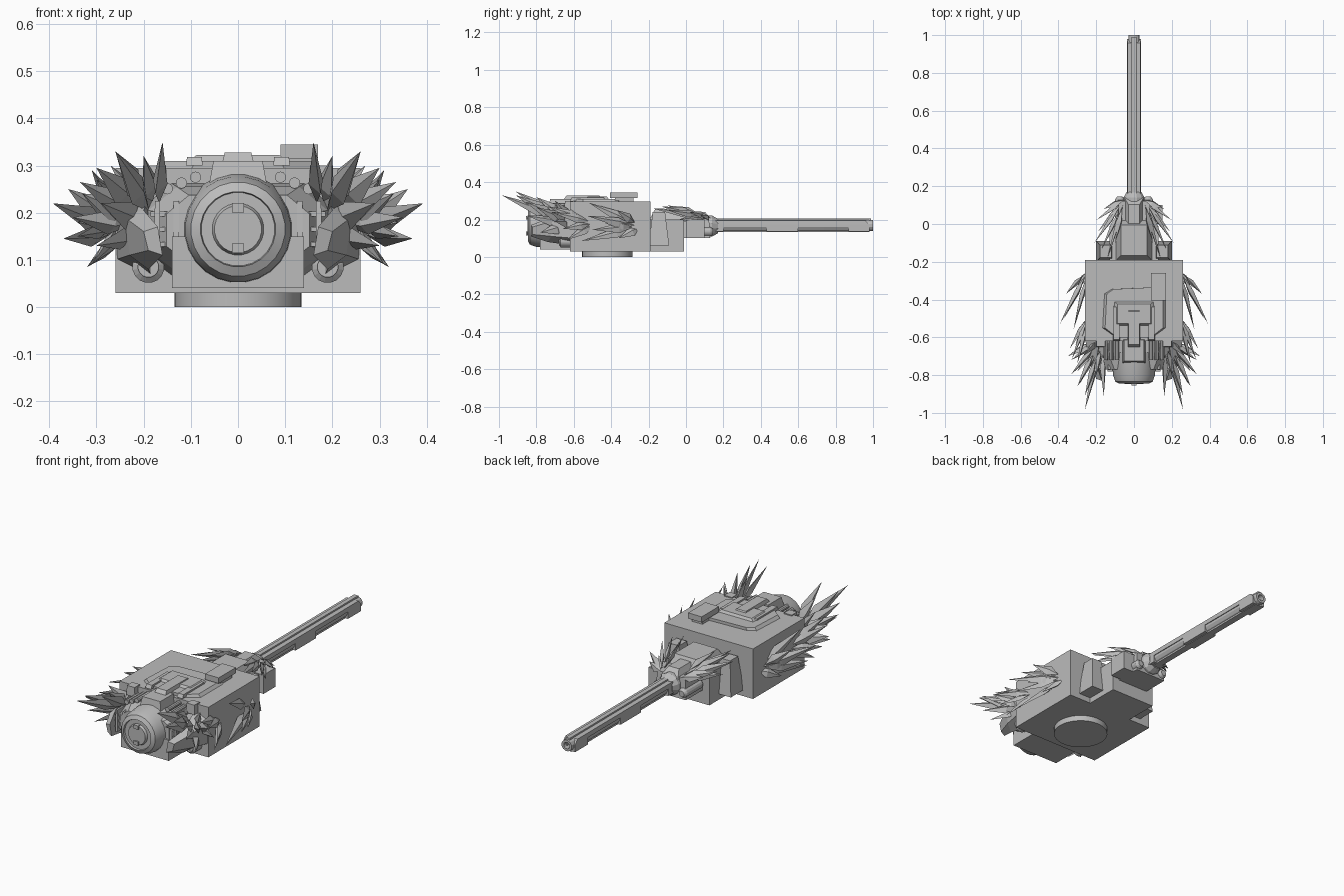
import bpy, bmesh, math
from mathutils import Vector

old = bpy.data.objects.get("Cube")
if old:
    bpy.data.objects.remove(old, do_unlink=True)

GREY = (0.5, 0.5, 0.5, 1)
steel = bpy.data.materials.new("plain grey")
steel.use_nodes = True
steel.diffuse_color = GREY
steel.node_tree.nodes["Principled BSDF"].inputs["Base Color"].default_value = GREY


def finish(name, bm):
    bmesh.ops.recalc_face_normals(bm, faces=bm.faces)
    mesh = bpy.data.meshes.new(name)
    bm.to_mesh(mesh)
    bm.free()
    mesh.materials.append(steel)
    ob = bpy.data.objects.new(name, mesh)
    bpy.context.collection.objects.link(ob)
    return ob


def loft(name, rings, cap=True, sides=(1,)):
    """Skin matching rings of points; sides (1, -1) adds a mirrored copy."""
    bm = bmesh.new()
    for s in sides:
        loops = [[bm.verts.new((p[0] * s, p[1], p[2])) for p in r] for r in rings]
        for a, b in zip(loops, loops[1:]):
            for i in range(len(a)):
                j = (i + 1) % len(a)
                bm.faces.new((a[i], a[j], b[j], b[i]))
        if cap:
            bm.faces.new(loops[0])
            bm.faces.new(loops[-1])
    return finish(name, bm)


def box(name, x, y, z, top=1.0, sides=(1,)):
    """Box from ranges, with the top narrowed about its middle."""
    cx, cy = sum(x) / 2, sum(y) / 2
    rings = []
    for h, k in ((z[0], 1.0), (z[1], top)):
        rings.append([(cx + (a - cx) * k, cy + (b - cy) * k, h)
                      for a, b in ((x[0], y[0]), (x[1], y[0]), (x[1], y[1]), (x[0], y[1]))])
    return loft(name, rings, sides=sides)


def lathe(name, profile, n, x=0, z=0.165, cap=True, sides=(1,), turn=0.5):
    """Turn (radius, y) pairs about an axis along y."""
    rings = [[(x + r * math.cos((i + turn) * math.tau / n), y,
               z + r * math.sin((i + turn) * math.tau / n)) for i in range(n)]
             for r, y in profile]
    return loft(name, rings, cap, sides)


def prism(name, outline, z0, z1, top=1.0, shift=0.0, sides=(1,)):
    """Raise a plan outline from z0 to z1."""
    return loft(name, [[(x, y, z0) for x, y in outline],
                       [(x * top, y + shift, z1) for x, y in outline]], sides=sides)


def spikes(name, core, start, width, tips):
    """Mirrored cluster of four-sided shards fanning out from a core."""
    bm = bmesh.new()
    core = Vector(core)
    for k, t in enumerate(tips):
        tip = Vector(t)
        root = core.lerp(tip, start + 0.08 * (k % 3))
        axis = (tip - root).normalized()
        u = axis.cross(Vector((1, 0, 0.4))).normalized()
        v = axis.cross(u)
        mid = root.lerp(tip, 0.35)
        pts = [mid + u * width, mid + v * width * 0.5, mid - u * width, mid - v * width * 0.5]
        for s in (1, -1):
            ring = [bm.verts.new((p.x * s, p.y, p.z)) for p in pts]
            ends = [bm.verts.new((p.x * s, p.y, p.z)) for p in (root, tip)]
            for e in ends:
                for i in range(4):
                    bm.faces.new((ring[i], ring[(i + 1) % 4], e))
    return finish(name, bm)


BOTH = (1, -1)

# Hull and turntable
box("hull", (-0.26, 0.26), (-0.62, -0.19), (0.03, 0.295))
ring = [[(r * math.cos(a * math.tau / 40), -0.42 + r * math.sin(a * math.tau / 40), z)
         for a in range(40)] for r, z in ((0.135, 0), (0.135, 0.035))]
turntable = loft("turntable", ring)
box("gun_cradle", (-0.13, 0.13), (-0.2, -0.01), (0.03, 0.2))
box("cradle_cheek", (0.1, 0.2), (-0.2, -0.09), (0.06, 0.24), 0.6, BOTH)
box("cradle_cover", (-0.1, 0.1), (-0.2, 0.03), (0.19, 0.255), 0.7)
box("rear_base", (-0.14, 0.14), (-0.78, -0.6), (0.04, 0.15))

# Roof plates and fittings
prism("roof_plate", [(-0.17, -0.55), (-0.16, -0.37), (-0.12, -0.345), (0.12, -0.335),
                     (0.17, -0.36), (0.17, -0.55), (0.1, -0.6), (-0.1, -0.6)],
      0.29, 0.31, 0.9)
box("roof_sight", (0.09, 0.17), (-0.405, -0.26), (0.315, 0.345))
box("sight_foot", (0.1, 0.16), (-0.38, -0.28), (0.29, 0.32))
box("roof_block", (-0.11, 0.11), (-0.54, -0.41), (0.305, 0.322), 0.8)
box("roof_ridge", (-0.035, 0.035), (-0.66, -0.44), (0.3, 0.328), 0.8)
box("roof_rail", (0.075, 0.11), (-0.62, -0.43), (0.3, 0.318), 0.9, BOTH)
box("rear_bracket", (-0.065, 0.065), (-0.74, -0.6), (0.24, 0.31), 0.8)
box("rear_roof_block", (0.15, 0.2), (-0.65, -0.6), (0.25, 0.3), 0.9, BOTH)

# Rear housing: eight-sided shell with drum and louvres
shell = [(-0.19, 0.12), (-0.13, 0.075), (0.13, 0.075), (0.19, 0.12),
         (0.19, 0.205), (0.13, 0.255), (-0.13, 0.255), (-0.19, 0.205)]
loft("rear_housing", [[(x * k, y, 0.165 + (z - 0.165) * k) for x, z in shell]
                      for k, y in ((1.1, -0.6), (1.0, -0.7), (0.8, -0.77))])
drum = lathe("rear_drum", [(0.12, -0.68), (0.112, -0.8), (0.1, -0.835), (0.08, -0.845),
                           (0.078, -0.835), (0.055, -0.835), (0.05, -0.848)], 24)
for i, z in enumerate((0.243, 0.197, 0.165, 0.133)):
    if i:
        box("louvre_%d" % i, (0.12, 0.185), (-0.765, -0.69), (z - 0.005, z + 0.005), 1, BOTH)
for x in (0.125, 0.165):
    box("louvre_post", (x, x + 0.012), (-0.775, -0.69), (0.11, 0.225), 0.9, BOTH)
for z in (0.125, 0.21):
    box("drum_lug", (-0.013, 0.013), (-0.856, -0.83), (z - 0.01, z + 0.01))
loft("side_wedge", [[(0.18, -0.6, 0.06), (0.26, -0.6, 0.1), (0.26, -0.6, 0.23), (0.18, -0.6, 0.27)],
                    [(0.19, -0.74, 0.08), (0.23, -0.72, 0.11), (0.24, -0.72, 0.19), (0.2, -0.74, 0.205)],
                    [(0.16, -0.83, 0.11), (0.19, -0.82, 0.12), (0.2, -0.82, 0.16), (0.17, -0.83, 0.17)]],
     sides=BOTH)
lathe("lower_lamp", [(0.034, -0.6), (0.034, -0.67), (0.022, -0.68), (0.022, -0.67)], 16,
      0.19, 0.085, sides=BOTH)
for k in range(3):
    lathe("hose_%d" % k, [(0.012, -0.58), (0.012, -0.72)], 10, 0.09 + 0.03 * k,
          0.275 - 0.012 * k, sides=BOTH)

# Gun mount
box("gun_mount", (-0.09, 0.09), (-0.02, 0.13), (0.1, 0.21), 0.9)
box("mount_sight", (0.08, 0.15), (0.0, 0.1), (0.1, 0.2))
box("mount_cap", (-0.05, 0.05), (-0.05, 0.14), (0.2, 0.24), 0.6)
lathe("mount_roller", [(0.025, 0.0), (0.025, 0.13), (0.015, 0.145)], 14, 0.075, 0.135, sides=BOTH)
lathe("barrel_collar", [(0.058, 0.08), (0.058, 0.14), (0.04, 0.17)], 12)

# Barrel: hollow tube with jacket strips
tube = lathe("barrel", [(0.017, 0.9), (0.017, 1.0), (0.03, 1.0), (0.033, 0.95), (0.033, 0.1),
                        (0.017, 0.1), (0.017, 0.9)], 12, z=0.168, cap=False)
box("barrel_breech_plug", (-0.02, 0.02), (0.88, 0.9), (0.15, 0.186))
box("barrel_top_rail", (-0.012, 0.012), (0.13, 0.99), (0.195, 0.206))
for i, (a, b) in enumerate(((0.13, 0.2), (0.43, 0.6), (0.87, 0.98))):
    box("jacket_lower_%d" % i, (0.012, 0.036), (a, b), (0.135, 0.172), 1, BOTH)
box("jacket_upper", (0.016, 0.036), (0.13, 0.98), (0.172, 0.196), 0.95, BOTH)
box("barrel_keel", (-0.018, 0.018), (0.13, 0.98), (0.132, 0.15))

# Shard clusters
spikes("rear_shards", (0.17, -0.6, 0.17), 0.2, 0.032, [
    (0.26, -0.985, 0.33), (0.16, -0.91, 0.35), (0.3, -0.86, 0.295), (0.335, -0.8, 0.265),
    (0.33, -0.72, 0.24), (0.26, -0.91, 0.33), (0.29, -0.85, 0.22), (0.3, -0.78, 0.13),
    (0.2, -0.8, 0.32), (0.27, -0.7, 0.3), (0.35, -0.7, 0.19)])
spikes("side_shards", (0.24, -0.24, 0.16), 0.1, 0.028, [
    (0.393, -0.53, 0.22), (0.37, -0.5, 0.145), (0.36, -0.37, 0.25), (0.32, -0.56, 0.085),
    (0.31, -0.52, 0.29), (0.34, -0.43, 0.18), (0.31, -0.36, 0.1)])
spikes("rear_side_shards", (0.24, -0.48, 0.18), 0.1, 0.025, [
    (0.33, -0.72, 0.24), (0.34, -0.66, 0.15), (0.3, -0.74, 0.27), (0.31, -0.64, 0.09)])
spikes("mount_shards", (0.05, 0.13, 0.21), 0.1, 0.024, [
    (0.2, 0.02, 0.24), (0.21, -0.1, 0.25), (0.17, -0.13, 0.27), (0.14, -0.18, 0.26),
    (0.19, -0.04, 0.2), (0.1, -0.1, 0.275), (0.16, 0.08, 0.22)])

# Smooth the round parts
bpy.ops.object.select_all(action='DESELECT')
for ob in (turntable, drum, tube):
    ob.select_set(True)
bpy.context.view_layer.objects.active = drum
bpy.ops.object.shade_smooth_by_angle(angle=math.radians(25))
